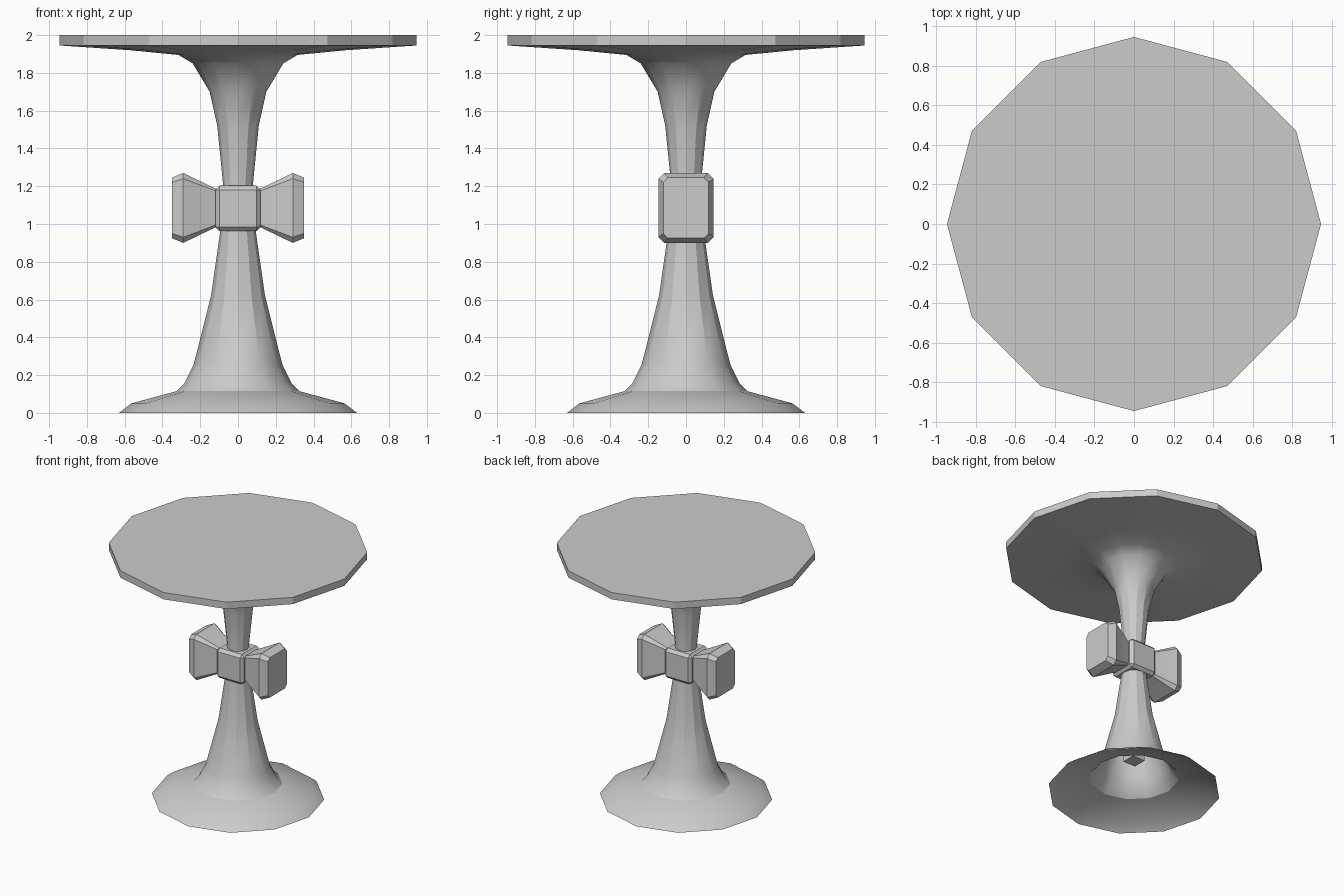
import bpy, bmesh, math

if "Cube" in bpy.data.objects:
    bpy.data.objects.remove(bpy.data.objects["Cube"])

def finish(name, bm, angle=29):
    bmesh.ops.recalc_face_normals(bm, faces=bm.faces)
    me = bpy.data.meshes.new(name)
    bm.to_mesh(me)
    bm.free()
    ob = bpy.data.objects.new(name, me)
    bpy.context.collection.objects.link(ob)
    bpy.ops.object.select_all(action='DESELECT')
    ob.select_set(True)
    bpy.context.view_layer.objects.active = ob
    bpy.ops.object.shade_smooth_by_angle(angle=math.radians(angle))
    return ob

def skin(bm, rings, cap_start=False, cap_end=False):
    loops = [[bm.verts.new(p) for p in r] for r in rings]
    n = len(loops[0])
    for a, b in zip(loops, loops[1:]):
        for i in range(n):
            j = (i + 1) % n
            bm.faces.new((a[i], a[j], b[j], b[i]))
    if cap_start:
        bm.faces.new(loops[0])
    if cap_end:
        bm.faces.new(loops[-1])

def box(name, size, centre, bevel=0.0):
    bm = bmesh.new()
    bmesh.ops.create_cube(bm, size=1)
    bmesh.ops.scale(bm, vec=size, verts=bm.verts)
    bmesh.ops.translate(bm, vec=centre, verts=bm.verts)
    if bevel:
        bmesh.ops.bevel(bm, geom=bm.edges[:], offset=bevel, segments=1, affect='EDGES')
    return finish(name, bm)

# Pedestal and table top: one 12-sided turned shell, open underneath
profile = [(.63, 0), (.565, .05), (.325, .115), (.285, .155), (.235, .255),
           (.143, .62), (.096, .95), (.08, 1.22), (.11, 1.52), (.15, 1.70),
           (.24, 1.85), (.315, 1.895), (.57, 1.92), (.945, 1.945), (.945, 2.0)]
bm = bmesh.new()
skin(bm, [[(r * math.cos(i * math.pi / 6), r * math.sin(i * math.pi / 6), z)
           for i in range(12)] for r, z in profile], cap_end=True)
table = finish("pedestal_table", bm)
if table.data.polygons[-1].normal.z < 0:
    table.data.flip_normals()

# Square post hidden inside the hollow stem
box("inner_post", (.11, .11, .85), (0, 0, .675))

# Bow knot around the stem
box("bow_knot", (.24, .23, .24), (0, 0, 1.083), .022)

# Bow loops: chamfered sections that flare outwards, mirrored
def section(x, hy, hz, c):
    pts = [(hy, hz - c), (hy - c, hz), (c - hy, hz), (-hy, hz - c),
           (-hy, c - hz), (c - hy, -hz), (hy - c, -hz), (hy, c - hz)]
    return [(x, y, 1.085 + z) for y, z in pts]

for side, name in ((1, "bow_loop_right"), (-1, "bow_loop_left")):
    bm = bmesh.new()
    skin(bm, [section(side * .09, .075, .095, .012),
              section(side * .12, .08, .103, .012),
              section(side * .29, .145, .185, .03),
              section(side * .35, .12, .16, .025)], True, True)
    finish(name, bm, 20)
